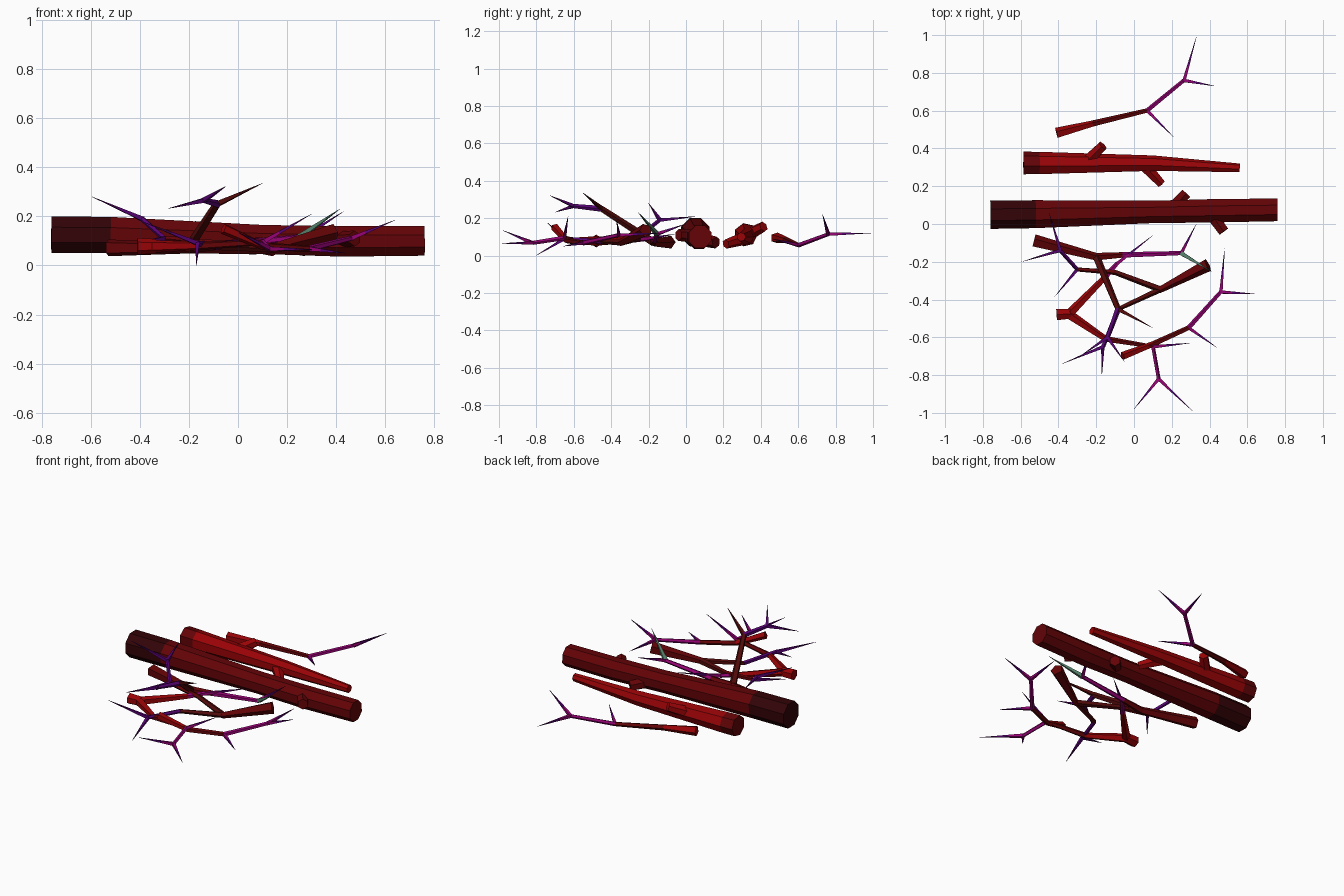
import bpy, bmesh, math
from mathutils import Vector

cube = bpy.data.objects.get("Cube")
if cube:
    bpy.data.objects.remove(cube, do_unlink=True)


def material(name, rgb):
    m = bpy.data.materials.new(name)
    m.use_nodes = True
    m.diffuse_color = (*rgb, 1)
    m.node_tree.nodes["Principled BSDF"].inputs["Base Color"].default_value = (*rgb, 1)
    return m


DARK = material("dark bark", (0.032, 0.001, 0.002))
DEEP = material("deep red bark", (0.125, 0.001, 0.002))
RED = material("bright red bark", (0.32, 0.001, 0.002))
BROWN = material("brown bark", (0.085, 0.003, 0.003))
PINK = material("magenta twig", (0.31, 0.001, 0.18))
VIOLET = material("violet twig", (0.1, 0.001, 0.18))
PLUM = material("dark plum tip", (0.045, 0.001, 0.07))
TEAL = material("teal twig", (0.09, 0.21, 0.14))
DARK_TEAL = material("dark teal tip", (0.04, 0.09, 0.065))


def limb(name, points, mats, sides=5):
    """Tapered flat-sided tube through (x, y, z, radius); one material per segment."""
    centres = [Vector(p[:3]) for p in points]
    me = bpy.data.meshes.new(name)
    slots = list(dict.fromkeys(mats))
    for m in slots:
        me.materials.append(m)
    bm = bmesh.new()
    rings = []
    last = len(points) - 1
    for i, c in enumerate(centres):
        before = (c - centres[i - 1]).normalized() if i else Vector()
        after = (centres[i + 1] - c).normalized() if i < last else Vector()
        along = (before + after).normalized()
        side = along.cross(Vector((0, 0, 1))).normalized()
        up = side.cross(along)
        ring = []
        for k in range(sides):
            a = math.tau * (k + 0.5) / sides
            ring.append(bm.verts.new(c + points[i][3] * (side * math.cos(a) + up * math.sin(a))))
        rings.append(ring)
    for i in range(last):
        for k in range(sides):
            n = (k + 1) % sides
            f = bm.faces.new((rings[i][k], rings[i][n], rings[i + 1][n], rings[i + 1][k]))
            f.material_index = slots.index(mats[i])
    bm.faces.new(rings[0])
    bm.faces.new(rings[-1]).material_index = slots.index(mats[-1])
    bmesh.ops.recalc_face_normals(bm, faces=bm.faces)
    bm.to_mesh(me)
    bm.free()
    ob = bpy.data.objects.new(name, me)
    bpy.context.collection.objects.link(ob)


def thorns(name, base, tips, mats=(PINK, VIOLET, PLUM), radius=0.012):
    """Sharp spikes fanning out from one joint, changing colour towards the point."""
    count = len(mats)
    for i, tip in enumerate(tips):
        path = [(*Vector(base).lerp(Vector(tip), k / count), radius * (1 - k / count) + 0.0008)
                for k in range(count + 1)]
        limb(f"{name}_{i + 1}", path, mats, 4)


# Large log with two cut stubs
limb("large_log", [(-.76, .049, .125, .081), (-.52, .052, .124, .08), (.1, .064, .106, .064),
                   (.42, .07, .098, .067), (.76, .075, .1, .065)], [DARK, DEEP, DEEP, DEEP], 8)
limb("large_log_back_stub", [(.2, .08, .085, .035), (.275, .16, .07, .032)], [DEEP], 6)
limb("large_log_front_stub", [(.41, .05, .105, .035), (.475, -.04, .11, .032)], [DEEP], 6)

# Medium log with two cut stubs
limb("medium_log", [(-.585, .32, .112, .063), (-.5, .32, .11, .062), (.1, .32, .1, .043),
                    (.56, .296, .1, .024)], [DEEP, RED, RED], 7)
limb("medium_log_back_stub", [(-.25, .33, .11, .035), (-.165, .415, .155, .028)], [RED], 6)
limb("medium_log_front_stub", [(.06, .305, .09, .035), (.145, .213, .062, .025)], [RED], 6)

# Lone branch behind the logs
limb("back_branch", [(-.41, .48, .095, .03), (-.22, .53, .085, .018), (.07, .6, .056, .013),
                     (.265, .76, .115, .011)], [RED, DEEP, PINK])
thorns("back_branch_thorn", (.265, .76, .115), [(.33, .99, .12), (.43, .73, .22)])
thorns("back_branch_side_thorn", (.07, .6, .056), [(.21, .46, .09)])

# Branch next to the large log, forking to a raised arm
limb("inner_branch", [(-.53, -.09, .072, .036), (-.2, -.175, .07, .022), (-.06, -.165, .082, .016),
                      (.25, -.155, .115, .012)], [DEEP, DEEP, PINK])
thorns("inner_branch_thorn", (.25, -.155, .115), [(.33, .0, .17)])
thorns("inner_branch_teal_thorn", (.25, -.155, .115), [(.415, -.255, .23)],
       (TEAL, TEAL, DARK_TEAL), .015)
limb("raised_arm", [(-.2, -.175, .07, .022), (-.085, -.45, .25, .017),
                    (-.14, -.6, .265, .012)], [BROWN, VIOLET])
thorns("raised_arm_thorn", (-.085, -.45, .25), [(.1, -.55, .335)], (BROWN, DARK), .014)
thorns("raised_arm_tip", (-.14, -.6, .265), [(-.285, -.7, .232), (-.05, -.73, .322)],
       (VIOLET, PLUM))

# Zigzag branch running to a raised violet twig
limb("zigzag_branch", [(.39, -.215, .135, .037), (.14, -.345, .07, .02), (-.1, -.255, .09, .015),
                       (-.3, -.24, .11, .012), (-.39, -.14, .19, .011)],
     [DEEP, BROWN, DEEP, VIOLET])
thorns("zigzag_tip", (-.39, -.14, .19), [(-.595, -.2, .28), (-.45, .06, .21)], (VIOLET, PLUM))
thorns("zigzag_side_thorn", (-.3, -.24, .11), [(-.42, -.385, .09)], (VIOLET, PLUM))

# Low fork of the zigzag branch ending in violet thorns
limb("zigzag_offshoot", [(.14, -.345, .07, .017), (-.085, -.45, .075, .013),
                         (-.165, -.65, .09, .012)], [BROWN, VIOLET])
thorns("offshoot_thorn", (-.165, -.65, .09), [(-.17, -.8, .001), (-.38, -.74, .175)],
       (VIOLET, PLUM))

# Forked red branch
limb("forked_branch_base", [(-.41, -.48, .078, .034), (-.335, -.475, .078, .03)], [RED], 6)
limb("forked_branch_inner_arm", [(-.345, -.48, .078, .026), (-.15, -.28, .085, .016),
                                 (-.09, -.21, .09, .012)], [RED, PINK])
thorns("forked_inner_thorn", (-.09, -.21, .09), [(.1, -.06, .115)])
limb("forked_branch_outer_arm", [(-.345, -.48, .078, .027), (-.15, -.61, .08, .017),
                                 (.1, -.65, .095, .013), (.13, -.82, .068, .011)],
     [RED, DEEP, PINK])
thorns("forked_outer_thorn", (.13, -.82, .068), [(0, -.98, .135), (.31, -.99, .065)])
thorns("forked_side_thorn", (.1, -.65, .095), [(.3, -.63, .21)])

# Front branch sweeping to the left side
limb("front_branch", [(-.06, -.7, .15, .023), (.1, -.637, .08, .016), (.29, -.55, .068, .014),
                      (.46, -.36, .11, .011)], [RED, DEEP, PINK])
thorns("front_branch_thorn", (.46, -.36, .11), [(.48, -.13, .12), (.64, -.37, .185)])
thorns("front_branch_side_thorn", (.29, -.55, .068), [(.44, -.655, .05)])
